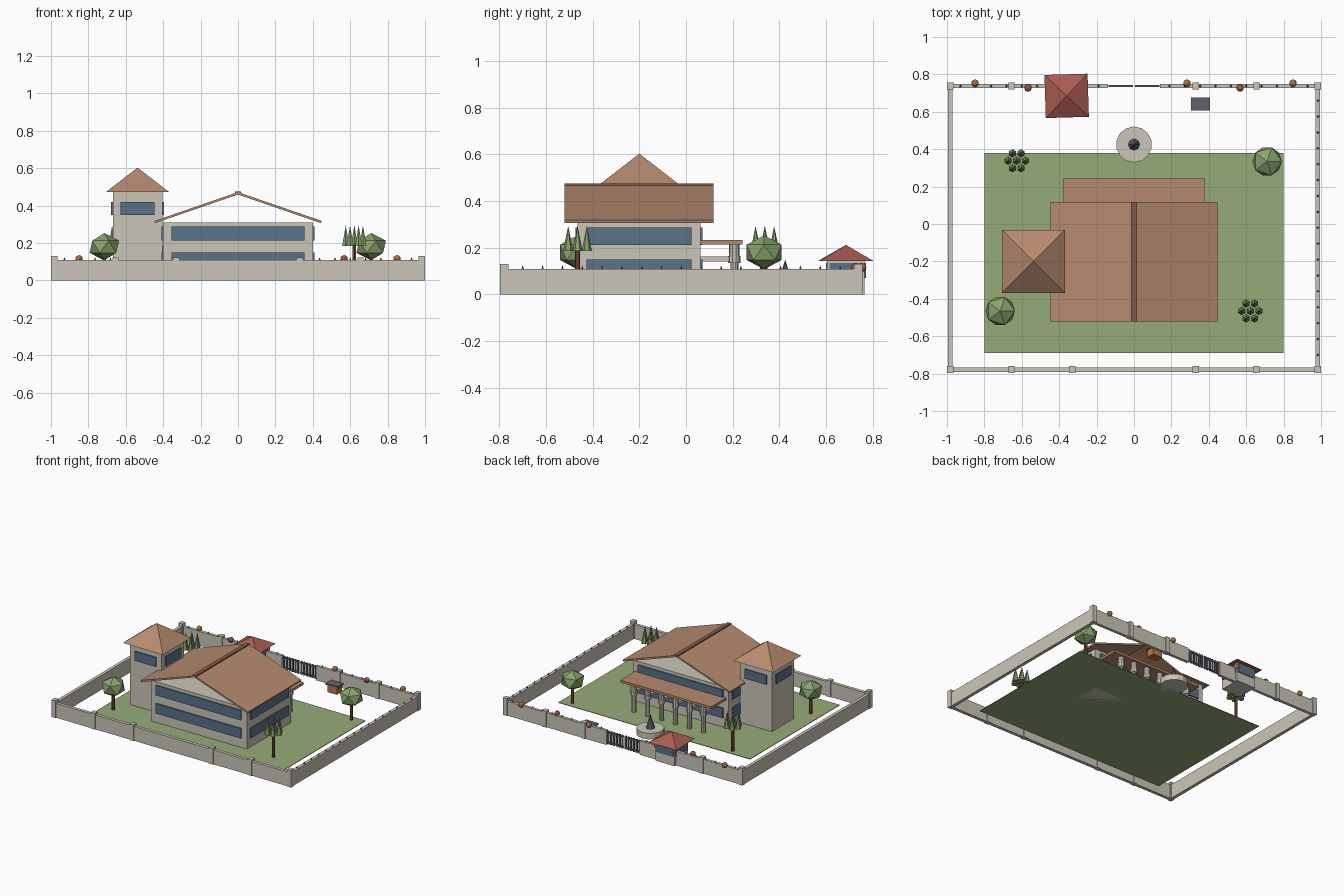
import bpy, math
from mathutils import Vector

if "Cube" in bpy.data.objects:
    bpy.data.objects.remove(bpy.data.objects["Cube"])

def mat(name, r, g, b):
    lin = [((c / 255 + 0.055) / 1.055) ** 2.4 for c in (r, g, b)]
    m = bpy.data.materials.new(name)
    m.diffuse_color = (*lin, 1)
    m.use_nodes = True
    m.node_tree.nodes["Principled BSDF"].inputs["Base Color"].default_value = m.diffuse_color
    return m

STONE = mat("stone beige", 203, 198, 184)
ROOF = mat("roof clay", 182, 138, 110)
RIDGE = mat("ridge brown", 128, 92, 74)
RED = mat("red tile", 168, 92, 82)
LAWN = mat("lawn green", 150, 171, 121)
LEAF = mat("leaf green", 137, 163, 108)
GLASS = mat("window blue", 90, 114, 138)
IRON = mat("dark iron", 98, 100, 108)
BARK = mat("bark brown", 118, 72, 52)
ORANGE = mat("lamp orange", 188, 120, 70)

def finish(o, name, m):
    o.name = name
    o.data.materials.append(m)
    return o

def box(name, m, x0, x1, y0, y1, z0, z1):
    me = bpy.data.meshes.new(name)
    v = [(x, y, z) for z in (z0, z1) for x, y in ((x0, y0), (x1, y0), (x1, y1), (x0, y1))]
    me.from_pydata(v, [], [(3, 2, 1, 0), (4, 5, 6, 7), (0, 1, 5, 4), (1, 2, 6, 5), (2, 3, 7, 6), (3, 0, 4, 7)])
    o = bpy.data.objects.new(name, me)
    bpy.context.collection.objects.link(o)
    return finish(o, name, m)

def cone(name, m, x, y, z0, z1, r0, r1=0.0, n=8, rot=0.0):
    bpy.ops.mesh.primitive_cone_add(vertices=n, radius1=r0, radius2=r1, depth=z1 - z0,
                                    location=(x, y, (z0 + z1) / 2), rotation=(0, 0, rot))
    return finish(bpy.context.object, name, m)

def ball(name, m, x, y, z, r, rz, sub=1):
    bpy.ops.mesh.primitive_ico_sphere_add(subdivisions=sub, radius=1, location=(x, y, z))
    o = bpy.context.object
    o.scale = (r, r, rz)
    return finish(o, name, m)

def window_band(name, cx, cy, hx, hy, wx, wy, z0, z1, t=0.009):
    """Thin glass plates on all four sides of a block."""
    for s in (-1, 1):
        a, b = sorted((cy + s * hy, cy + s * (hy + t)))
        box(name, GLASS, cx - wx, cx + wx, a, b, z0, z1)
        a, b = sorted((cx + s * hx, cx + s * (hx + t)))
        box(name, GLASS, a, b, cy - wy, cy + wy, z0, z1)

# Lawn
box("lawn", LAWN, -0.8, 0.8, -0.69, 0.38, 0, 0.004)

# Perimeter wall, with a gap for the gate at the back
H, FY, BY, WX = 0.108, -0.778, 0.738, 0.983
box("front_wall", STONE, -WX, WX, FY - 0.012, FY + 0.012, 0, H)
for s in (-1, 1):
    a, b = sorted((s * 0.14, s * WX))
    box("back_wall", STONE, a, b, BY - 0.011, BY + 0.011, 0, H)
    box("side_wall", STONE, s * WX - 0.012, s * WX + 0.012, FY, BY, 0, H)
    for y in (FY, BY):
        for x in (0.33, 0.655, WX):
            box("wall_pillar", STONE, s * x - 0.017, s * x + 0.017, y - 0.018, y + 0.018, 0, 0.13 if x == WX else 0.122)

# Spikes on the right and back walls
for i in range(17):
    cone("wall_spike", IRON, WX, -0.7 + i * 0.085, H, H + 0.016, 0.006, n=5)
for i in range(10):
    for s in (-1, 1):
        cone("wall_spike", IRON, s * (0.19 + i * 0.082), BY, H, H + 0.016, 0.006, n=5)

# Lamps on the back wall
for x in (-0.85, -0.283, 0.283, 0.85):
    ball("orange_lamp", ORANGE, x, 0.753, 0.115, 0.02, 0.02, 2)
for x in (-0.567, 0.567):
    ball("red_lamp", RED, x, 0.727, 0.115, 0.02, 0.02, 2)

# Gate: two barred leaves
for s in (-1, 1):
    for z in (0.012, 0.088):
        a, b = sorted((s * 0.006, s * 0.135))
        box("gate_rail", IRON, a, b, BY - 0.006, BY + 0.006, z, z + 0.01)
    for i in range(6):
        x = s * (0.013 + i * 0.0233)
        box("gate_bar", IRON, x - 0.006, x + 0.006, BY - 0.005, BY + 0.005, 0.005, 0.105)

# Main house
box("house_body", STONE, -0.4, 0.4, -0.465, 0.062, 0, 0.31)
for z in (0.075, 0.212):
    window_band("house_window", 0, -0.2015, 0.4, 0.2635, 0.355, 0.225, z, z + 0.075)

# Open gable roof made of two sloped slabs
for s in (-1, 1):
    prof = [(0, 0.472), (s * 0.447, 0.318), (s * 0.444, 0.306), (0, 0.459)]
    me = bpy.data.meshes.new("roof_slab")
    v = [(x, y, z) for y in (-0.52, 0.117) for x, z in prof]
    f = [(0, 1, 2, 3), (7, 6, 5, 4)] + [(i, i + 4, (i + 1) % 4 + 4, (i + 1) % 4) for i in range(4)]
    me.from_pydata(v, [], f if s < 0 else [p[::-1] for p in f])
    me.update()
    o = bpy.data.objects.new("roof_slab", me)
    bpy.context.collection.objects.link(o)
    finish(o, "roof_slab", ROOF)
box("roof_ridge", RIDGE, -0.015, 0.015, -0.52, 0.117, 0.462, 0.475)

# Tower
box("tower_body", STONE, -0.669, -0.405, -0.332, -0.068, 0, 0.475)
window_band("tower_window", -0.537, -0.2, 0.132, 0.132, 0.09, 0.09, 0.35, 0.42)
cone("tower_roof", ROOF, -0.537, -0.2, 0.473, 0.603, 0.168 * math.sqrt(2), n=4, rot=math.pi / 4)

# Back porch: roof, columns with capitals, tie beams
box("porch_roof", ROOF, -0.378, 0.378, 0.06, 0.243, 0.214, 0.232)
for i in range(6):
    x = -0.29 + i * 0.116
    cone("porch_column", STONE, x, 0.207, 0, 0.14, 0.017, 0.017, 10)
    cone("column_collar", STONE, x, 0.207, 0.135, 0.165, 0.026, 0.026, 10)
    cone("column_top", STONE, x, 0.207, 0.16, 0.216, 0.023, 0.023, 10)
    box("porch_beam", STONE, x - 0.01, x + 0.01, 0.06, 0.2, 0.14, 0.162)

# Fountain
cone("fountain_basin", STONE, 0, 0.425, 0, 0.045, 0.096, 0.096, 14)
cone("fountain_spire", IRON, 0, 0.425, 0.045, 0.15, 0.031, n=8)

# Guard house
GX, GY = -0.36, 0.685
box("guard_body", STONE, GX - 0.08, GX + 0.08, GY - 0.08, GY + 0.08, 0, 0.145)
window_band("guard_window", GX, GY, 0.08, 0.08, 0.07, 0.07, 0.07, 0.135, 0.006)
cone("guard_roof", RED, GX, GY, 0.143, 0.212, 0.163, n=4, rot=math.pi / 4 + 0.03)

# Small hut
box("hut_body", ORANGE, 0.315, 0.395, 0.615, 0.675, 0, 0.055)
box("hut_roof", IRON, 0.304, 0.407, 0.608, 0.677, 0.055, 0.067)

# Round trees
for x, y in ((0.712, 0.335), (-0.715, -0.465)):
    cone("tree_trunk", BARK, x, y, 0, 0.14, 0.011, 0.011, 6)
    ball("tree_crown", LEAF, x, y, 0.18, 0.088, 0.073)

# Clustered conifers
for x, y in ((-0.627, 0.338), (0.622, -0.465)):
    cone("conifer_trunk", BARK, x, y, 0, 0.2, 0.011, 0.011, 6)
    cone("conifer_cone", LEAF, x, y, 0.185, 0.295, 0.022, n=6)
    for i in range(6):
        a = i * math.pi / 3
        cone("conifer_cone", LEAF, x + 0.046 * math.cos(a), y + 0.046 * math.sin(a), 0.185, 0.293, 0.022, n=6)
